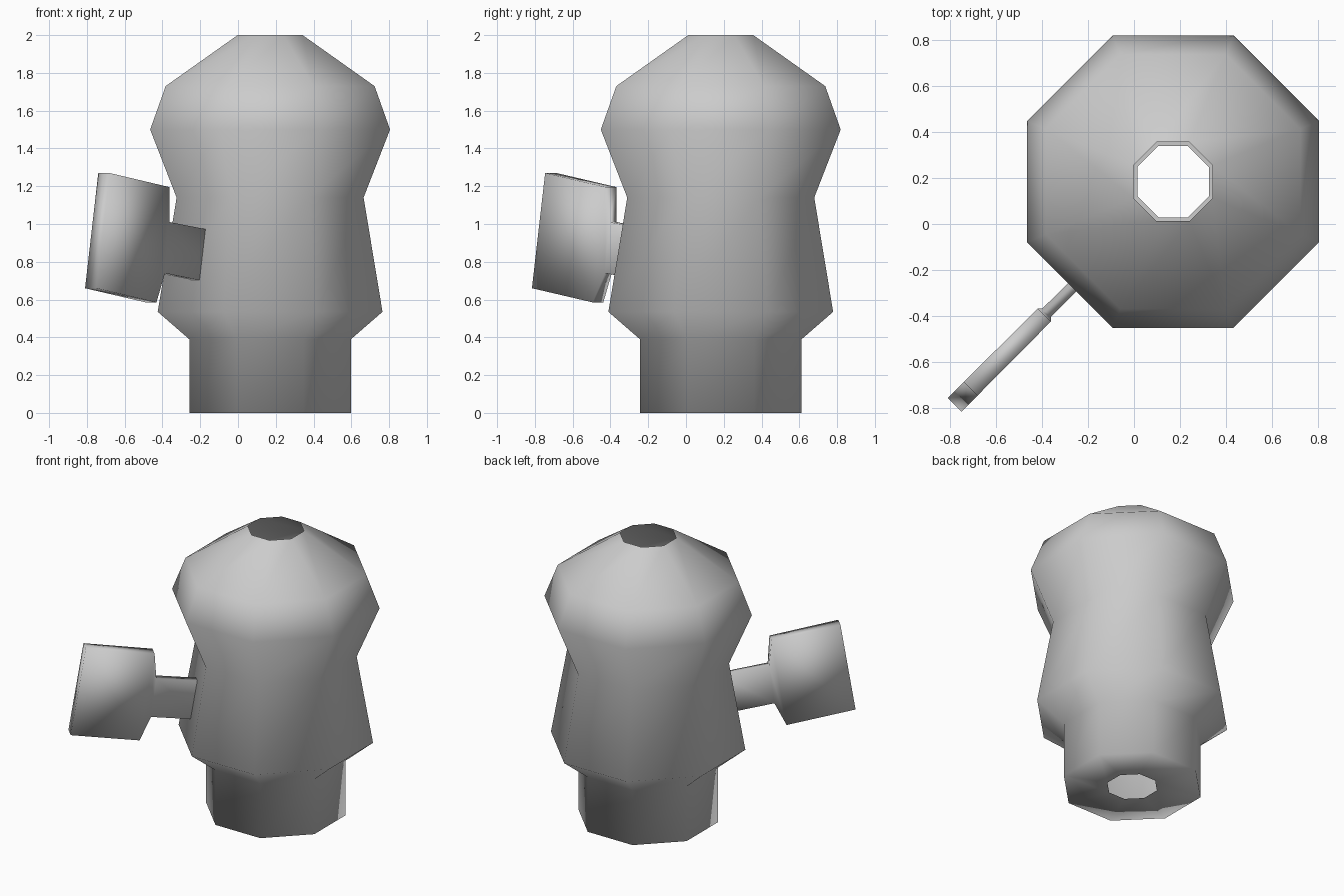
import bpy, bmesh, math

cube = bpy.data.objects.get("Cube")
if cube:
    bpy.data.objects.remove(cube)

grey = bpy.data.materials.new("plain_grey")
grey.use_nodes = True
colour = (0.6, 0.6, 0.6, 1)
grey.diffuse_color = colour
grey.node_tree.nodes["Principled BSDF"].inputs["Base Color"].default_value = colour


def loft(name, rings, cap_start=False, cap_end=False):
    """Skin a list of equal-sized vertex rings into one smooth object."""
    bm = bmesh.new()
    loops = [[bm.verts.new(p) for p in ring] for ring in rings]
    n = len(loops[0])
    for a, b in zip(loops, loops[1:]):
        for i in range(n):
            j = (i + 1) % n
            bm.faces.new((a[i], a[j], b[j], b[i]))
    if cap_start:
        bm.faces.new(loops[0][::-1])
    if cap_end:
        bm.faces.new(loops[-1])
    bmesh.ops.recalc_face_normals(bm, faces=bm.faces)
    for f in bm.faces:
        f.smooth = True
    mesh = bpy.data.meshes.new(name)
    bm.to_mesh(mesh)
    bm.free()
    mesh.materials.append(grey)
    obj = bpy.data.objects.new(name, mesh)
    bpy.context.collection.objects.link(obj)
    return obj


# Eight-sided hollow body, open at the top and through the base
CX, CY, SIDES = 0.17, 0.184, 8


def octagon(apothem, z):
    r = apothem / math.cos(math.pi / SIDES)
    angles = [(i + 0.5) * math.tau / SIDES for i in range(SIDES)]
    return [(CX + r * math.cos(a), CY + r * math.sin(a), z) for a in angles]


profile = [(0.155, 0), (0.428, 0), (0.428, 0.39), (0.595, 0.535),
           (0.495, 1.14), (0.635, 1.5), (0.553, 1.73), (0.172, 2)]
loft("body", [octagon(a, z) for a, z in profile])

# Flat side handle along the diagonal: sections of top, bottom, half thickness
sections = [((-0.71, 1.27), (-0.78, 0.66), 0.042),
            ((-0.39, 1.195), (-0.46, 0.585), 0.04),
            ((-0.38, 1.01), (-0.405, 0.74), 0.026),
            ((-0.15, 0.965), (-0.16, 0.69), 0.024)]


def handle_section(top, bottom, half):
    d = half / math.sqrt(2)
    corners = [(top, -d), (top, d), (bottom, d), (bottom, -d)]
    return [(x + s, x - s - 0.006, z) for (x, z), s in corners]


loft("side_handle", [handle_section(*s) for s in sections], True, True)
